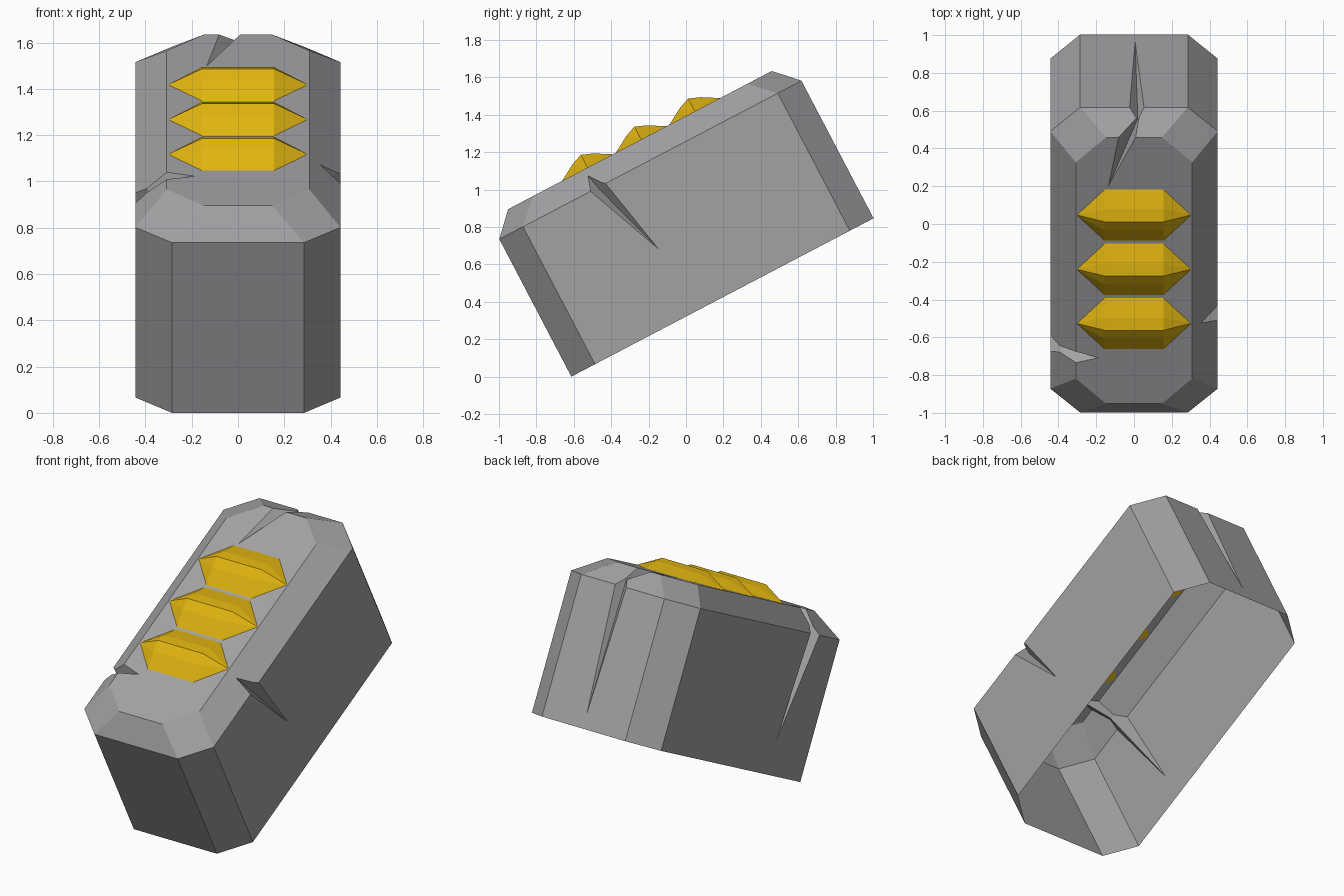
import bpy, bmesh, math
from mathutils import Matrix

if "Cube" in bpy.data.objects:
    bpy.data.objects.remove(bpy.data.objects["Cube"])

TILT = (Matrix.Translation((0, -0.613, 0))
        @ Matrix.Rotation(math.radians(27.65), 4, 'X'))
L = 1.824          # block length along its own axis


def material(name, rgb):
    m = bpy.data.materials.new(name)
    m.diffuse_color = (*rgb, 1)
    m.use_nodes = True
    m.node_tree.nodes["Principled BSDF"].inputs["Base Color"].default_value = m.diffuse_color
    return m


grey = material("stone grey", (0.36, 0.36, 0.37))
gold = material("gold yellow", (0.75, 0.46, 0.005))


def make(name, verts, faces, mat):
    bm = bmesh.new()
    vs = [bm.verts.new(v) for v in verts]
    for f in faces:
        bm.faces.new([vs[i] for i in f])
    bmesh.ops.recalc_face_normals(bm, faces=bm.faces)
    me = bpy.data.meshes.new(name)
    bm.to_mesh(me)
    bm.free()
    me.materials.append(mat)
    ob = bpy.data.objects.new(name, me)
    bpy.context.collection.objects.link(ob)
    return ob


def octagon(hx, u0, cx, cu, v):
    """Rectangle with cut corners at height v, inset u0 from each end."""
    a, b = u0, L - u0
    return [(-hx + cx, a, v), (hx - cx, a, v), (hx, a + cu, v), (hx, b - cu, v),
            (hx - cx, b, v), (-hx + cx, b, v), (-hx, b - cu, v), (-hx, a + cu, v)]


# Block: octagonal walls, bevelled top
rings = (octagon(0.443, 0, 0.158, 0.143, 0) + octagon(0.443, 0, 0.158, 0.143, 0.83)
         + octagon(0.308, 0.116, 0.16, 0.15, 0.95))
faces = [(r * 8 + i, r * 8 + (i + 1) % 8, r * 8 + 8 + (i + 1) % 8, r * 8 + 8 + i)
         for r in range(2) for i in range(8)]
faces += [tuple(range(7, -1, -1)), tuple(range(16, 24))]
block = make("block_shell", rings, faces, grey)

# Cracks: wedges (top tip, wall tip, valley, two outer points)
CRACKS = [
    [(0.35, 0.575, 0.92), (0.446, 0.735, 0.37), (0.385, 0.60, 0.81),
     (0.50, 0.665, 0.93), (0.50, 0.47, 0.93)],
    [(-0.18, 0.39, 0.953), (-0.446, 0.517, 0.17), (-0.37, 0.405, 0.85),
     (-0.52, 0.51, 1.0), (-0.52, 0.28, 1.0)],
    [(-0.14, 1.406, 0.953), (0.005, L + 0.004, 0.02), (0.02, 1.775, 0.865),
     (0.11, 1.89, 0.99), (-0.09, 1.89, 0.99)],
]
WEDGE = [(0, 2, 3), (0, 2, 4), (1, 2, 3), (1, 2, 4), (0, 3, 4), (1, 3, 4)]
cutters = []
for i, pts in enumerate(CRACKS):
    c = make(f"crack_cutter_{i}", pts, WEDGE, grey)
    c.hide_render = True
    cutters.append(c)
    mod = block.modifiers.new("crack", 'BOOLEAN')
    mod.operation = 'DIFFERENCE'
    mod.solver = 'EXACT'
    mod.object = c
bpy.context.view_layer.update()
dg = bpy.context.evaluated_depsgraph_get()
cut = bpy.data.meshes.new_from_object(block.evaluated_get(dg))
block.modifiers.clear()
block.data = cut
for c in cutters:
    bpy.data.objects.remove(c)

# Underside is open
bm = bmesh.new()
bm.from_mesh(cut)
bottom = [f for f in bm.faces if all(v.co.z < 0.001 for v in f.verts)]
bmesh.ops.delete(bm, geom=bottom, context='FACES')
bm.to_mesh(cut)
bm.free()
block.matrix_world = TILT

# Three gold studs: arched ridge with pointed ends
PROFILE = [(-0.158, 0.947), (-0.062, 1.003), (0, 1.027), (0.062, 1.003), (0.158, 0.947)]
for k in range(3):
    mid = 0.595 + 0.324 * k
    verts = [(s * 0.155, mid + u, v) for s in (-1, 1) for u, v in PROFILE]
    verts += [(-0.307, mid, 0.947), (0.307, mid, 0.947)]
    faces = []
    for i in range(4):
        faces += [(i, i + 1, i + 6, i + 5), (i, i + 1, 10), (i + 5, i + 6, 11)]
    faces.append((0, 5, 11, 9, 4, 10))
    make(f"gold_stud_{k + 1}", verts, faces, gold).matrix_world = TILT
